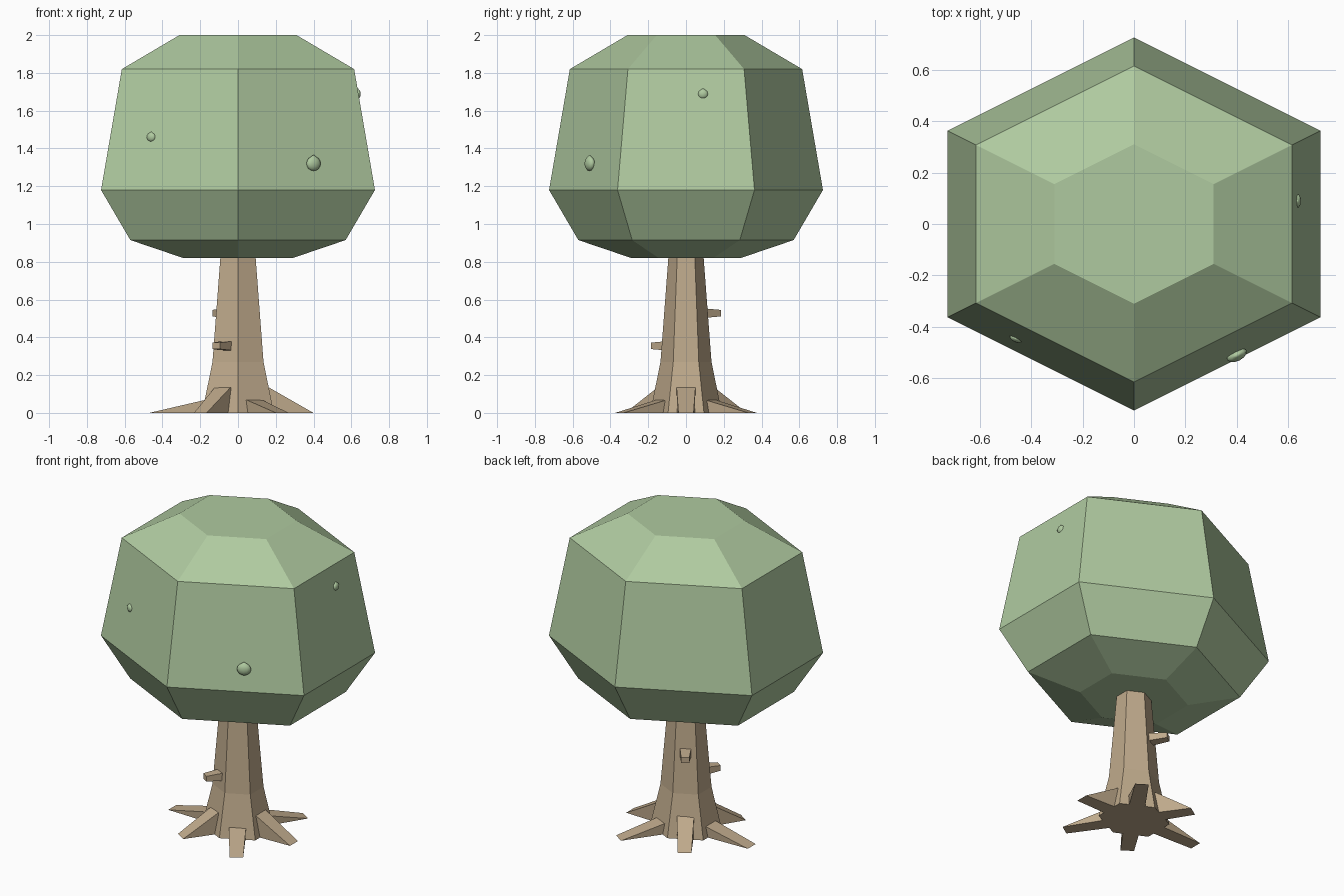
import bpy, bmesh, math
from mathutils import Matrix, Vector

cube = bpy.data.objects.get("Cube")
if cube:
    bpy.data.objects.remove(cube)

STRETCH = 1 / math.cos(math.radians(30))   # makes the hexagons as wide as deep


def material(name, rgb):
    m = bpy.data.materials.new(name)
    m.use_nodes = True
    m.diffuse_color = (*rgb, 1)
    bsdf = next(n for n in m.node_tree.nodes if n.type == 'BSDF_PRINCIPLED')
    bsdf.inputs["Base Color"].default_value = (*rgb, 1)
    return m


leaf = material("leaf green", (0.43, 0.59, 0.35))
bark = material("bark brown", (0.52, 0.40, 0.26))


def finish(name, bm, mat):
    bmesh.ops.recalc_face_normals(bm, faces=bm.faces[:])
    mesh = bpy.data.meshes.new(name)
    bm.to_mesh(mesh)
    bm.free()
    mesh.materials.append(mat)
    ob = bpy.data.objects.new(name, mesh)
    bpy.context.collection.objects.link(ob)
    return ob


def loft(name, rings, mat):
    """Skin a list of equal-length point rings and cap both ends."""
    bm = bmesh.new()
    loops = [[bm.verts.new(p) for p in ring] for ring in rings]
    n = len(loops[0])
    for a, b in zip(loops, loops[1:]):
        for i in range(n):
            j = (i + 1) % n
            bm.faces.new((a[i], a[j], b[j], b[i]))
    bm.faces.new(loops[0][::-1])
    bm.faces.new(loops[-1])
    return finish(name, bm, mat)


def hexagon(r, z):
    return [(r * STRETCH * math.cos(a), r * math.sin(a), z)
            for a in (math.radians(30 + 60 * i) for i in range(6))]


def outward(angle, points):
    """Turn (distance, side, height) points to face out at an angle."""
    a = math.radians(angle)
    d = Vector((STRETCH * math.cos(a), math.sin(a), 0))
    side = Vector((-d.y, d.x, 0)).normalized()
    return [d * r + side * s + Vector((0, 0, z)) for r, s, z in points]


# Crown and trunk
loft("crown", [hexagon(r, z) for r, z in
               ((0.29, 0.82), (0.57, 0.915), (0.725, 1.18), (0.615, 1.82), (0.31, 2.0))], leaf)
loft("trunk", [hexagon(r, z) for r, z in
               ((0.19, 0), (0.135, 0.27), (0.092, 0.84))], bark)

# Roots: wedges, alternating tall and short
for i in range(6):
    top, reach = ((0.135, 0.346), (0.068, 0.407))[i % 2]
    start, foot, w, tip = 0.866 * (0.19 - 0.2 * top), 0.08, 0.05, 0.04
    bm = bmesh.new()
    pts = [(foot, -w, 0), (foot, w, 0), (foot, -w, top), (foot, w, top),
           (start, -w, top), (start, w, top), (reach, -tip, 0), (reach, tip, 0)]
    for p in outward(60 * i, pts):
        bm.verts.new(p)
    bmesh.ops.convex_hull(bm, input=bm.verts[:])
    bmesh.ops.dissolve_limit(bm, angle_limit=0.01, verts=bm.verts[:], edges=bm.edges[:])
    finish(f"root_{i + 1}", bm, bark)


# Broken branch stubs
def square(angle, r, w, h, z):
    return outward(angle, [(r, -w, z - h), (r, w, z - h), (r, w, z + h), (r, -w, z + h)])


for name, angle, z in (("front_stub", 240, 0.355), ("back_stub", 120, 0.528)):
    loft(name, [square(angle, 0.08, 0.034, 0.026, z),
                square(angle, 0.2, 0.024, 0.017, z)], bark)

# Pointed leaf buds, flattened against the crown
for name, loc, r, angle in (("front_left_bud", (0.4, -0.51, 1.32), 0.042, -63),
                            ("left_bud", (0.635, 0.09, 1.688), 0.027, 0),
                            ("front_right_bud", (-0.46, -0.445, 1.46), 0.026, 243)):
    bm = bmesh.new()
    bmesh.ops.create_uvsphere(bm, u_segments=12, v_segments=8, radius=r)
    for v in bm.verts:
        v.co.x *= 0.55
        v.co.z *= 0.92
    max(bm.verts, key=lambda v: v.co.z).co.z += 0.2 * r
    bm.transform(Matrix.Translation(loc) @ Matrix.Rotation(math.radians(angle), 4, 'Z'))
    bud = finish(name, bm, leaf)
    for p in bud.data.polygons:
        p.use_smooth = True
